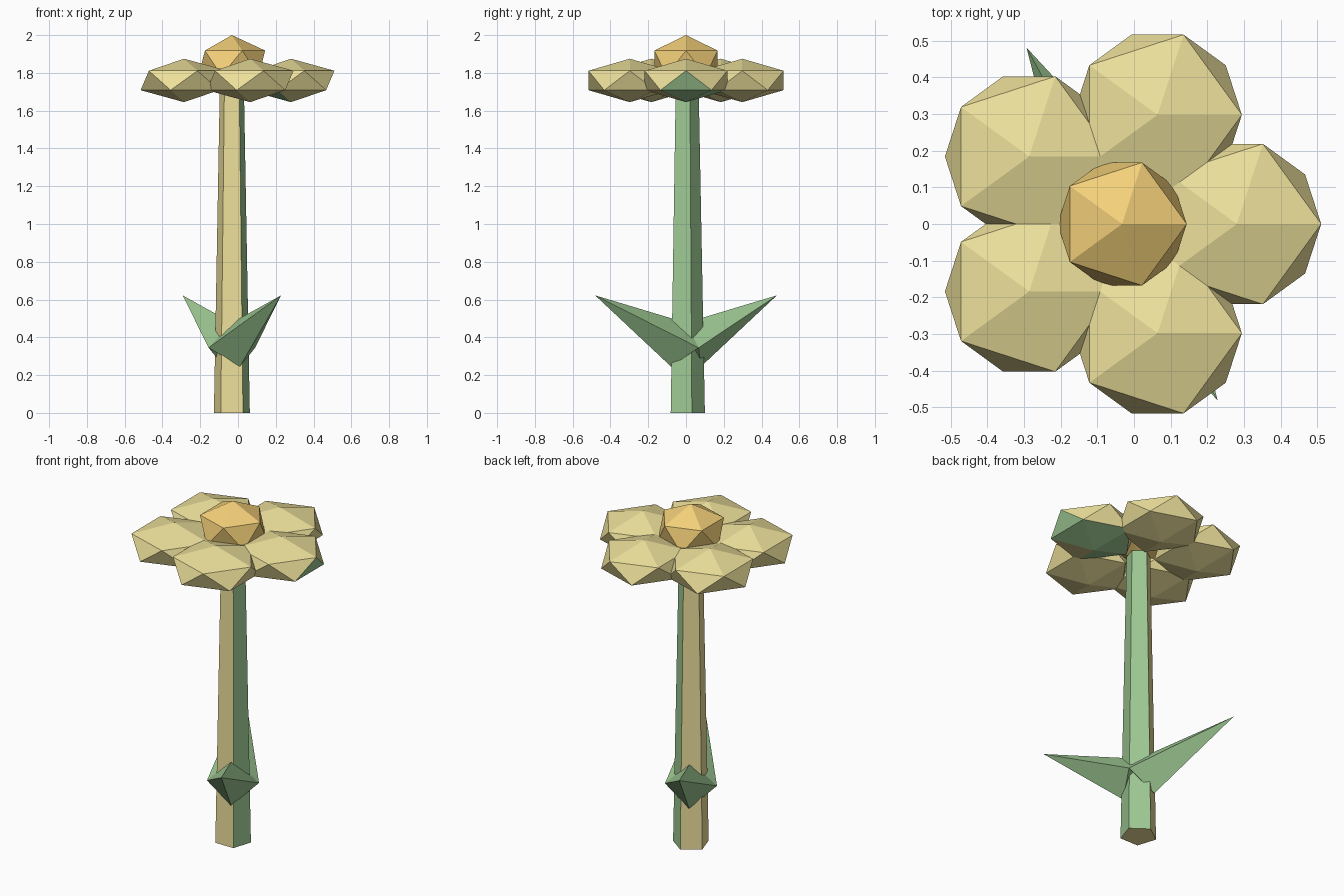
import bpy, bmesh
from math import sin, cos, tau
from mathutils import Vector, Matrix

if "Cube" in bpy.data.objects:
    bpy.data.objects.remove(bpy.data.objects["Cube"])


def material(name, rgb):
    m = bpy.data.materials.new(name)
    m.diffuse_color = (*rgb, 1)
    m.use_nodes = True
    m.node_tree.nodes["Principled BSDF"].inputs["Base Color"].default_value = m.diffuse_color
    return m


CREAM = material("cream", (0.85, 0.75, 0.33))
GREEN = material("green", (0.34, 0.58, 0.29))
GOLD = material("gold", (0.90, 0.63, 0.19))
CX = -0.0325  # axis of the flower


def finish(name, bm, mats, second=None):
    """Turn a bmesh into a flat-shaded object; second(face) picks material 1."""
    bmesh.ops.recalc_face_normals(bm, faces=bm.faces)
    bm.normal_update()
    if second:
        for f in bm.faces:
            f.material_index = int(second(f))
    me = bpy.data.meshes.new(name)
    bm.to_mesh(me)
    bm.free()
    for m in mats:
        me.materials.append(m)
    ob = bpy.data.objects.new(name, me)
    bpy.context.collection.objects.link(ob)
    return ob


def ico(name, loc, scale, mats, second=None):
    bm = bmesh.new()
    bmesh.ops.create_icosphere(bm, subdivisions=1, radius=1)
    ob = finish(name, bm, mats, second)
    ob.location, ob.scale = loc, scale
    return ob


# Tapered five-sided stem, green on its +x faces
H = 1.73
bm = bmesh.new()
bmesh.ops.create_cone(bm, cap_ends=True, segments=5, radius1=0.1, radius2=0.067,
                      depth=H, matrix=Matrix.Translation((CX, 0, H / 2)))
finish("stem", bm, [CREAM, GREEN], lambda f: f.normal.x > 0.1)


# Five petals around the centre; the +x petal has a green underside
def underside(f):
    c = f.calc_center_median()
    front = c.y < -0.3 and c.x > 0
    return c.x > 0.75 and abs(c.y) < 0.1 and c.z < 0 or (c.z < -0.5 and not front)


for i in range(5):
    a = i * tau / 5
    ico(f"petal_{i + 1}", (CX + 0.313 * cos(a), 0.313 * sin(a), 1.76),
        (0.257, 0.257, 0.115), [CREAM, GREEN], underside if i == 0 else None)

# Flower centre
ico("flower_centre", (CX, 0, 1.852), (0.197, 0.197, 0.148), [GOLD])

# Two pointed four-sided leaves, opposite each other
for name, side in (("front_leaf", 1), ("back_leaf", -1)):
    out = Vector((0.476, -0.879, 0)) * side
    across = Vector((0.879, 0.476, 0)) * side
    up = Vector((0, 0, 1))
    c = Vector((CX, 0, 0.345))
    bm = bmesh.new()
    base = [bm.verts.new(c + d) for d in (out * 0.09 - up * 0.1, across * 0.14,
                                          up * 0.11 - out * 0.085, across * -0.14)]
    tip = bm.verts.new(c + out * 0.547 + up * 0.277)
    bm.faces.new(base)
    for i in range(4):
        bm.faces.new((base[i], base[(i + 1) % 4], tip))
    finish(name, bm, [GREEN])
